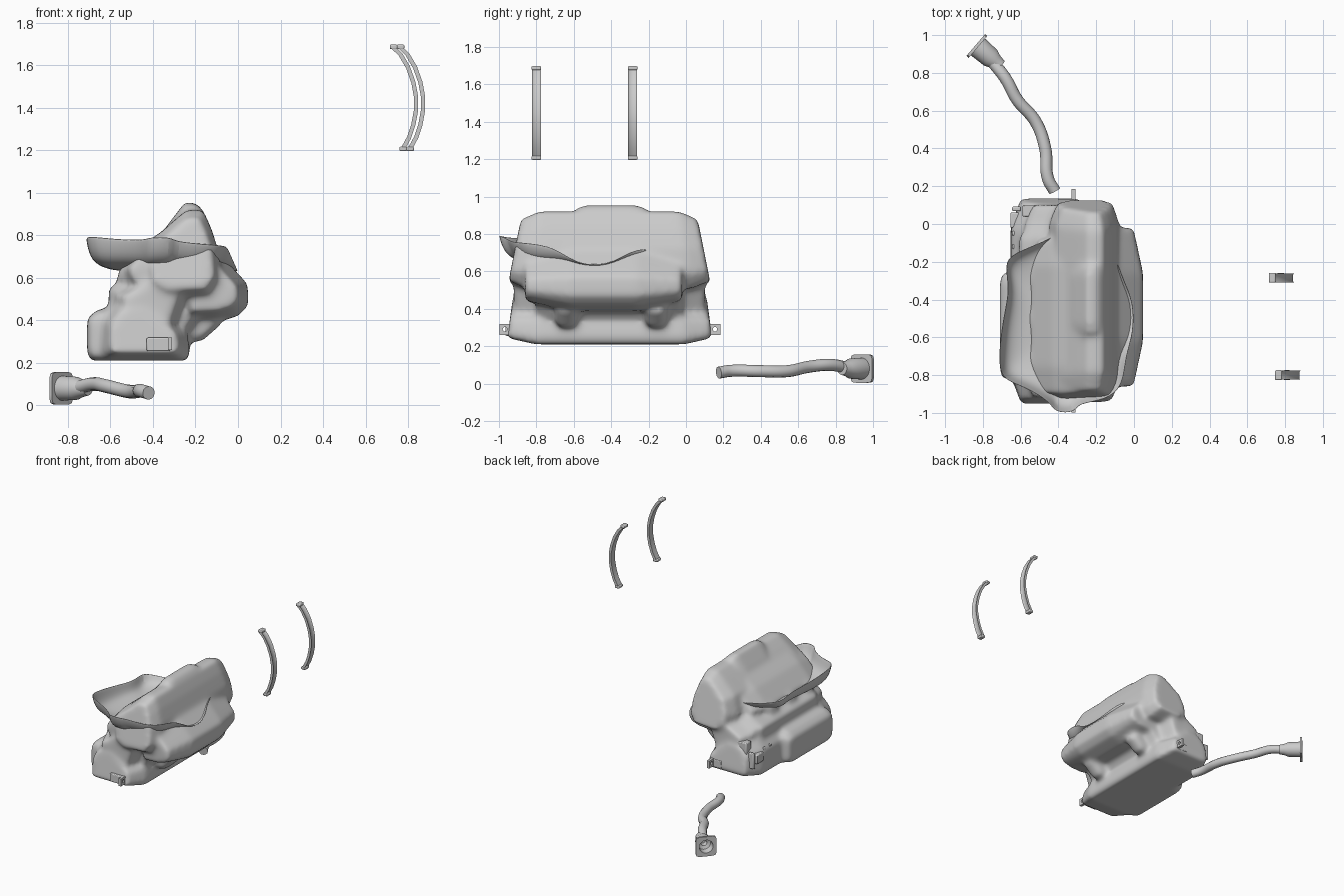
import bpy, bmesh, math
from mathutils import Vector

if "Cube" in bpy.data.objects:
    bpy.data.objects.remove(bpy.data.objects["Cube"])


def make(name, verts, faces, smooth=40):
    me = bpy.data.meshes.new(name)
    me.from_pydata([tuple(v) for v in verts], [], faces)
    bm = bmesh.new()
    bm.from_mesh(me)
    bmesh.ops.recalc_face_normals(bm, faces=bm.faces)
    bm.to_mesh(me)
    bm.free()
    ob = bpy.data.objects.new(name, me)
    bpy.context.collection.objects.link(ob)
    bpy.ops.object.select_all(action='DESELECT')
    ob.select_set(True)
    bpy.context.view_layer.objects.active = ob
    if smooth:
        bpy.ops.object.shade_smooth_by_angle(angle=math.radians(smooth))
    return ob


def loft(rings, closed=True, caps=True, base=0):
    """Verts and faces skinning a list of equal-length rings."""
    n = len(rings[0])
    verts = [v for r in rings for v in r]
    faces = []
    for i in range(len(rings) - 1):
        for j in range(n if closed else n - 1):
            k = (j + 1) % n
            a, b = base + i * n, base + (i + 1) * n
            faces.append((a + j, a + k, b + k, b + j))
    if caps:
        faces.append(tuple(base + j for j in range(n))[::-1])
        faces.append(tuple(base + (len(rings) - 1) * n + j for j in range(n)))
    return verts, faces


def block(prof, y0, y1, end=0.85, inset=0.06, lean=0):
    """Rings of an xz profile swept along y; ends shrink, and lean inwards with height."""
    cx = sum(p[0] for p in prof) / len(prof)
    cz = sum(p[1] for p in prof) / len(prof)
    low = min(p[1] for p in prof)
    mid = (y0 + y1) / 2
    rings = []
    for y, s in ((y0, end), (y0 + inset, 1), (y1 - inset, 1), (y1, end)):
        sign = 1 if y < mid else -1
        rings.append([(cx + (x - cx) * s, y + sign * lean * (z - low), cz + (z - cz) * s)
                      for x, z in prof])
    return rings


def box(name, x0, x1, y0, y1, z0, z1, bevel=0.006):
    ring = lambda z: [(x0, y0, z), (x1, y0, z), (x1, y1, z), (x0, y1, z)]
    ob = make(name, *loft([ring(z0), ring(z1)]))
    if bevel:
        m = ob.modifiers.new("bevel", 'BEVEL')
        m.width, m.segments = bevel, 2
    return ob


# Tank body: overlapping swept volumes fused and softened
volumes = [
    # upper chamber
    block([(-.30, .87), (-.24, .92), (-.165, .92), (-.125, .83), (-.09, .72), (-.08, .58),
           (-.13, .51), (-.35, .50), (-.43, .55), (-.45, .64), (-.41, .77)],
          -.95, .13, .8, .1, .16),
    # belly of the upper chamber resting in the shield
    block([(-.30, .86), (-.2, .6), (-.35, .50), (-.53, .57), (-.55, .64), (-.44, .76)],
          -.9, -.08, .75, .14),
    # raised ridge on top
    block([(-.33, .85), (-.25, .955), (-.19, .95), (-.14, .86)], -.58, -.22, .8, .05),
    # bulge on the right
    block([(-.3, .72), (-.085, .71), (0, .62), (.045, .57), (.05, .47), (0, .42), (-.1, .39),
           (-.3, .38)], -.86, -.02, .62, .24),
    # waist, with a shallow notch at the ends
    block([(-.6, .35), (-.61, .55), (-.4, .66), (-.12, .6), (-.13, .48), (-.27, .3)], -.8, -.02),
    block([(-.55, .35), (-.58, .52), (-.4, .62), (-.22, .58), (-.3, .35)], -.92, .1, .75, .1),
    # lower chamber
    block([(-.63, .21), (-.24, .21), (-.225, .25), (-.24, .34), (-.34, .43), (-.45, .5),
           (-.59, .48), (-.65, .40), (-.655, .24)], -.955, .14, .74, .15, .1),
    # boxy lobe on the left
    block([(-.69, .21), (-.45, .21), (-.45, .46), (-.66, .45), (-.71, .41), (-.71, .24)],
          -.82, -.26, .86, .05),
]
# support knobs under the overhang on the right
for y in (-.64, -.16):
    volumes.append(block([(-.3, .3), (-.17, .3), (-.08, .38), (-.1, .5), (-.3, .5)],
                         y - .06, y + .06, .7, .03))
# small lumps along the left seam of the upper chamber
for y in (-.72, -.5, -.28):
    volumes.append(block([(-.5, .56), (-.57, .58), (-.56, .64), (-.46, .7)],
                         y - .07, y + .07, .6, .04))
verts, faces = [], []
for rings in volumes:
    v, f = loft(rings, base=len(verts))
    verts += v
    faces += f
tank = make("tank_body", verts, faces, 0)
m = tank.modifiers.new("fuse", 'REMESH')
m.mode, m.voxel_size, m.use_smooth_shade = 'VOXEL', 0.014, True
m = tank.modifiers.new("soften", 'SMOOTH')
m.factor, m.iterations = 0.5, 18

# Heat shield: wavy rim with rings sloping down into the tank
rim = [(-.09, -.19, .73), (-.055, -.3, .71), (0, -.41, .63), (0, -.58, .63),
       (-.045, -.7, .735), (-.055, -.86, .755), (-.15, -.935, .76), (-.30, -.95, .775),
       (-.31, -1, .795), (-.42, -1, .795), (-.44, -.945, .78), (-.58, -.86, .785),
       (-.70, -.825, .80), (-.72, -.72, .79), (-.695, -.5, .76), (-.655, -.34, .74),
       (-.695, -.19, .74), (-.6, -.14, .72), (-.45, -.08, .70), (-.4, -.05, .72)]
rings = []
for s, drop in ((1, 0), (.94, .6), (.8, .85), (.6, .97), (.4, 1)):
    rings.append([(-.4 + (x + .4) * s, -.52 + (y + .52) * s, z + (.635 - z) * drop)
                  for x, y, z in rim])
shield = make("heat_shield", *loft(rings, closed=False, caps=False), 60)
m = shield.modifiers.new("thickness", 'SOLIDIFY')
m.thickness, m.offset = 0.008, 0
m = shield.modifiers.new("round", 'SUBSURF')
m.levels = m.render_levels = 2

# Filler pipe
cu = bpy.data.curves.new("filler_pipe", 'CURVE')
cu.dimensions, cu.bevel_depth, cu.bevel_resolution, cu.use_fill_caps = '3D', 0.032, 4, True
path = [(-.42, .175, .058), (-.455, .24, .068), (-.47, .4, .066), (-.52, .54, .066),
        (-.62, .66, .09), (-.68, .77, .1), (-.75, .86, .085)]
sp = cu.splines.new('BEZIER')
sp.bezier_points.add(len(path) - 1)
for bp, p in zip(sp.bezier_points, path):
    bp.co = p
    bp.handle_left_type = bp.handle_right_type = 'AUTO'
pipe = bpy.data.objects.new("filler_pipe", cu)
bpy.context.collection.objects.link(pipe)
bpy.ops.object.select_all(action='DESELECT')
pipe.select_set(True)
bpy.context.view_layer.objects.active = pipe
bpy.ops.object.convert(target='MESH')
bpy.ops.object.shade_smooth_by_angle(angle=math.radians(50))

# Filler neck: flared cup ending in a rounded square flange
axis = Vector((-.76, .65, 0)).normalized()
side = Vector((-axis.y, axis.x, 0))
center = Vector((-.835, .945, .08))


def neck_ring(d, r, p):
    out = []
    for i in range(32):
        a = 2 * math.pi * i / 32
        c, s = math.cos(a), math.sin(a)
        k = r / (abs(c) ** p + abs(s) ** p) ** (1 / p)
        out.append(center + axis * d + side * (c * k) + Vector((0, 0, s * k)))
    return out


make("filler_neck", *loft([neck_ring(*a) for a in (
    (-.17, .034, 2), (-.13, .042, 2), (-.1, .054, 2), (-.012, .058, 2), (-.012, .076, 7),
    (.004, .076, 7), (.004, .05, 2), (-.05, .045, 2), (-.06, .022, 2), (-.1, .02, 2))]))

# Mounting straps: curved bands with end clips
strap = [(-.105, 1.685), (-.07, 1.65), (-.035, 1.59), (-.01, 1.52), (.003, 1.45), (.003, 1.39),
         (-.01, 1.32), (-.03, 1.26), (-.06, 1.205)]
for name, dx, y in (("rear_strap", .835, -.285), ("front_strap", .868, -.80)):
    pts = [Vector((x + dx, 0, z)) for x, z in strap]
    rings = []
    for i, p in enumerate(pts):
        t = (pts[min(i + 1, len(pts) - 1)] - pts[max(i - 1, 0)]).normalized()
        n = Vector((-t.z, 0, t.x)) * .01
        w = Vector((0, .024, 0))
        c = p + Vector((0, y, 0))
        rings.append([c - n - w, c + n - w, c + n * .4 - w * .7, c + n * .4 + w * .7,
                      c + n + w, c - n + w])
    make(name, *loft(rings))
    for end, (x, z) in (("top", strap[0]), ("bottom", strap[-1])):
        box(f"{name}_{end}_clip", x + dx - .016, x + dx + .02, y - .026, y + .026,
            z - .009, z + .012)

# Mounting tabs at both ends, each with a bolt hole
for name, y0, y1, hy in (("front_tab", -.998, -.86, -.968), ("rear_tab", .04, .185, .155)):
    tab = box(name, -.33, -.31, y0, y1, .26, .318, 0)
    bpy.ops.mesh.primitive_cylinder_add(vertices=16, radius=.012, depth=.1,
                                        location=(-.32, hy, .29), rotation=(0, math.pi / 2, 0))
    cut = bpy.context.object
    cut.name = name + "_cutter"
    cut.hide_render = True
    cut.hide_set(True)
    b = tab.modifiers.new("hole", 'BOOLEAN')
    b.object, b.operation, b.solver = cut, 'DIFFERENCE', 'EXACT'

# Bracket plates and ribs on the lower chamber
box("front_bracket", -.43, -.32, -.965, -.86, .255, .318)
box("rear_bracket", -.40, -.32, .07, .135, .255, .315)
box("top_bracket", -.59, -.49, .04, .1, .38, .49)
box("left_bracket", -.655, -.6, -.02, .06, .33, .4)
for y in (-.12, -.05, .08):
    box("side_rib", -.645, -.6, y - .012, y + .012, .3, .42)
